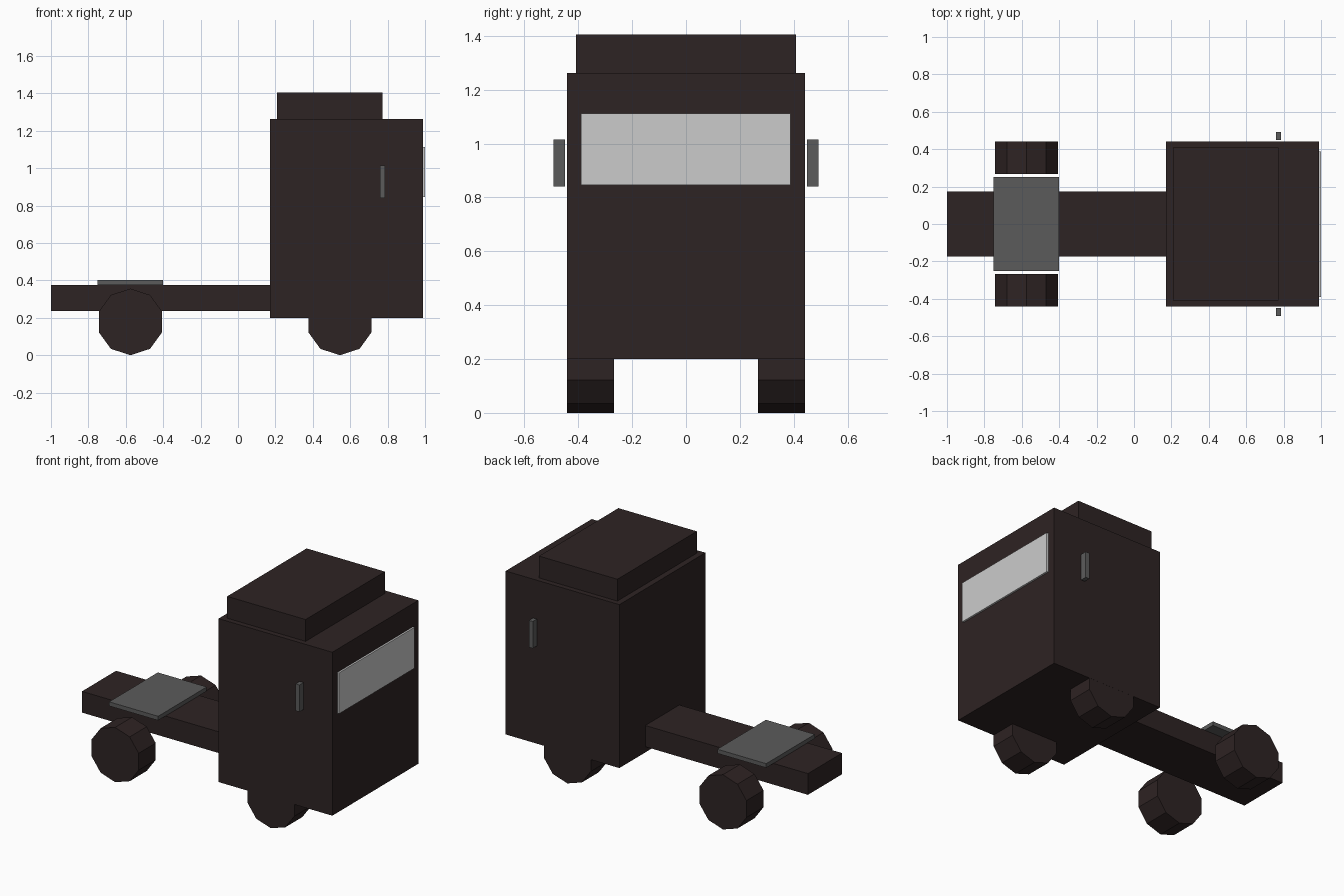
import bpy, math

if "Cube" in bpy.data.objects:
    bpy.data.objects.remove(bpy.data.objects["Cube"])


def material(name, rgb):
    m = bpy.data.materials.new(name)
    m.diffuse_color = (*rgb, 1)
    m.use_nodes = True
    m.node_tree.nodes["Principled BSDF"].inputs["Base Color"].default_value = m.diffuse_color
    return m


DARK = material("dark brown", (0.027, 0.017, 0.017))
GREY = material("mid grey", (0.105, 0.105, 0.105))
GLASS = material("pale glass", (0.60, 0.60, 0.60))


def box(name, x, y, z, mat):
    """Box from (min, max) ranges on each axis."""
    bpy.ops.mesh.primitive_cube_add(
        size=1, location=[(a + b) / 2 for a, b in (x, y, z)])
    ob = bpy.context.object
    ob.name = name
    ob.scale = [b - a for a, b in (x, y, z)]
    bpy.ops.object.transform_apply(location=False, rotation=False, scale=True)
    ob.data.materials.append(mat)
    return ob


def wheel(name, x, y):
    """Ten-sided wheel with a corner at the bottom, axle along y."""
    r = 0.178
    bpy.ops.mesh.primitive_cylinder_add(
        vertices=10, radius=r, depth=0.175, location=(x, y, r),
        rotation=(math.pi / 2, 0, 0))
    ob = bpy.context.object
    ob.name = name
    ob.data.materials.append(DARK)


# Cab, raised roof and windscreen
box("cab", (0.17, 0.988), (-0.442, 0.442), (0.2, 1.263), DARK)
box("roof_box", (0.208, 0.772), (-0.408, 0.408), (1.263, 1.405), DARK)
box("windscreen", (0.988, 1.0), (-0.39, 0.388), (0.846, 1.112), GLASS)

# Chassis rail and coupling plate
box("chassis", (-1.0, 0.17), (-0.175, 0.175), (0.237, 0.375), DARK)
box("coupling_plate", (-0.752, -0.4), (-0.25, 0.25), (0.375, 0.402), GREY)

# Side mirrors and wheels on both sides
for side, s in (("right", -1), ("left", 1)):
    y = sorted((s * 0.45, s * 0.492))
    box(side + "_mirror", (0.758, 0.786), y, (0.84, 1.015), GREY)
    wheel("front_wheel_" + side, 0.545, s * 0.354)
    wheel("rear_wheel_" + side, -0.575, s * 0.354)
